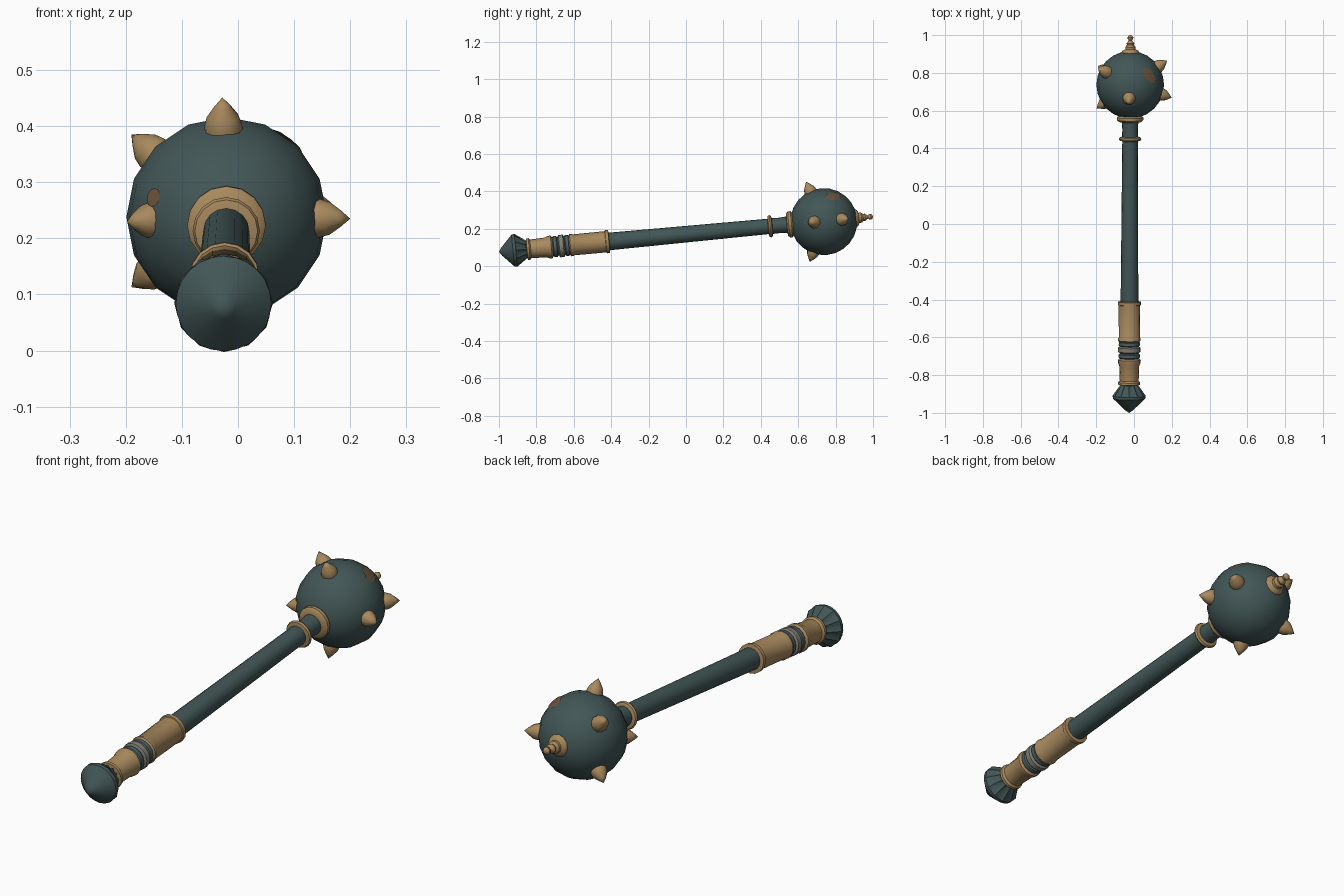
import bpy, bmesh, math
from mathutils import Vector, Matrix

if "Cube" in bpy.data.objects:
    bpy.data.objects.remove(bpy.data.objects["Cube"])


def material(name, rgb):
    m = bpy.data.materials.new(name)
    m.diffuse_color = (*rgb, 1)
    m.use_nodes = True
    m.node_tree.nodes["Principled BSDF"].inputs["Base Color"].default_value = m.diffuse_color
    return m


TEAL = material("dark teal metal", (0.055, 0.093, 0.093))
GOLD = material("aged gold", (0.39, 0.25, 0.11))
SLATE = material("slate blue band", (0.075, 0.12, 0.135))
GREY = material("warm grey band", (0.22, 0.21, 0.17))
BROWN = material("worn brown", (0.15, 0.09, 0.05))

# Tilted weapon axis: local z runs along it, local z is close to world y
AXIS = Vector((0.0035, 1.0, 0.0945))
LEN = AXIS.length
ROT = AXIS.to_track_quat('Z', 'Y').to_matrix().to_4x4()
TILT = Matrix.Translation((-0.0225, 0, 0.171)) @ ROT


def finish(name, bm, mats, matrix, angle=40):
    bmesh.ops.recalc_face_normals(bm, faces=bm.faces)
    me = bpy.data.meshes.new(name)
    bm.to_mesh(me)
    bm.free()
    for m in mats:
        me.materials.append(m)
    ob = bpy.data.objects.new(name, me)
    bpy.context.collection.objects.link(ob)
    ob.matrix_world = matrix
    bpy.ops.object.select_all(action='DESELECT')
    ob.select_set(True)
    bpy.context.view_layer.objects.active = ob
    bpy.ops.object.shade_smooth_by_angle(angle=math.radians(angle))
    return ob


def lathe(name, profile, mat, seg=16, matrix=TILT, stretch=LEN, angle=40):
    """Revolve (position, radius[, flute factor]) points round local z."""
    bm = bmesh.new()
    rings = []
    for p in profile:
        z, r = p[0] * stretch, p[1]
        flute = p[2] if len(p) > 2 else 1
        if r == 0:
            rings.append([bm.verts.new((0, 0, z))] * seg)
            continue
        ring = []
        for i in range(seg):
            a = 2 * math.pi * i / seg
            k = r * (flute if i % 2 else 1)
            ring.append(bm.verts.new((k * math.cos(a), k * math.sin(a), z)))
        rings.append(ring)
    for lo, hi in zip(rings, rings[1:]):
        for i in range(seg):
            j = (i + 1) % seg
            vs = list(dict.fromkeys((lo[i], lo[j], hi[j], hi[i])))
            if len(vs) > 2:
                bm.faces.new(vs)
    for ring in (rings[0], rings[-1]):
        if len(set(ring)) > 2:
            bm.faces.new(ring)
    return finish(name, bm, [mat], matrix, angle)


# Pommel with a pleated back
lathe("pommel", [(-1.0, 0), (-0.985, 0.022), (-0.925, 0.085), (-0.91, 0.088, 0.96),
                 (-0.88, 0.067, 0.8), (-0.845, 0.042, 0.8)], TEAL, 24)

# Grip: two gold sleeves with flared rims
lathe("grip_lower", [(-0.853, 0.04), (-0.85, 0.058), (-0.838, 0.058), (-0.83, 0.05),
                     (-0.75, 0.053), (-0.735, 0.06), (-0.72, 0.061), (-0.712, 0.052)], GOLD)
lathe("grip_upper", [(-0.625, 0.052), (-0.618, 0.06), (-0.607, 0.06), (-0.6, 0.056),
                     (-0.43, 0.057), (-0.428, 0.062), (-0.412, 0.062), (-0.408, 0.04)], GOLD)

# Bands between the sleeves
lathe("band_core", [(-0.72, 0.05), (-0.60, 0.05)], SLATE)
lathe("band_middle", [(-0.683, 0.05), (-0.677, 0.06), (-0.655, 0.06), (-0.648, 0.05)], GREY)
for y in (-0.699, -0.635):
    lathe("band_ring", [(y - 0.013, 0.05), (y - 0.008, 0.056),
                        (y + 0.008, 0.056), (y + 0.013, 0.05)], SLATE)

# Shaft, collars and neck
lathe("shaft", [(-0.42, 0.047), (0.45, 0.041)], TEAL)
lathe("collar_ring", [(0.438, 0.04), (0.442, 0.056), (0.45, 0.06), (0.458, 0.056),
                      (0.463, 0.04)], GOLD)
lathe("neck", [(0.45, 0.043), (0.5, 0.041), (0.57, 0.046)], TEAL)
lathe("head_collar", [(0.538, 0.04), (0.541, 0.06), (0.55, 0.07), (0.564, 0.07),
                      (0.575, 0.06), (0.585, 0.05)], GOLD)

# Spherical head
CENTRE = Vector((-0.02, 0.737, 0.238))
R = 0.179
bm = bmesh.new()
bmesh.ops.create_uvsphere(bm, u_segments=16, v_segments=12, radius=R)
finish("head", bm, [TEAL], Matrix.Translation(CENTRE) @ ROT)


def patch(name, direction, along, a, b):
    """Thin oval cap lying on the head, long half-axis a, short half-axis b."""
    n = Vector(direction).normalized()
    u = Vector(along)
    u = (u - n * u.dot(n)).normalized()
    v = n.cross(u)
    bm = bmesh.new()
    mid = bm.verts.new(n * (R + 0.001))
    ring = []
    for i in range(10):
        t = 2 * math.pi * i / 10
        p = n * R + u * a * math.cos(t) + v * b * math.sin(t)
        ring.append(bm.verts.new(p.normalized() * (R + 0.001)))
    for i in range(10):
        bm.faces.new((mid, ring[i], ring[(i + 1) % 10]))
    if sum((f.normal.dot(n) for f in bm.faces)) < 0:
        bmesh.ops.reverse_faces(bm, faces=bm.faces)
    finish(name, bm, [BROWN], Matrix.Translation(CENTRE))


# Worn spots: a bare spot where a spike is missing, and one by the left spike
patch("bare_spot", (0.1, 0.05, 0.135), (1, -1.1, -0.3), 0.05, 0.033)
patch("small_spot", (-0.128, -0.115, 0.034), (0, 0, 1), 0.017, 0.017)

# Turned finial on the far end
lathe("finial", [(0.895, 0.045), (0.908, 0.047), (0.917, 0.043), (0.925, 0.027), (0.938, 0.027),
                 (0.948, 0.018), (0.957, 0.021), (0.966, 0.012), (0.973, 0.009),
                 (0.979, 0.014), (0.988, 0.016), (0.996, 0.011), (1.0, 0)], GOLD, 12)

# Spikes: offset of each tip from the head centre
tips = {
    "top": (-0.008, -0.095, 0.213),
    "bottom": (-0.008, -0.075, -0.215),
    "right_front": (0.220, -0.068, -0.003),
    "left_front": (-0.178, -0.125, -0.008),
    "right_back": (0.195, 0.128, 0.016),
    "left_back_upper": (-0.170, 0.09, 0.147),
    "left_back_lower": (-0.170, 0.10, -0.125),
}
for name, tip in tips.items():
    v = Vector(tip)
    d = v.length
    m = Matrix.Translation(CENTRE) @ v.to_track_quat('Z', 'Y').to_matrix().to_4x4()
    lathe("spike_" + name, [(d - 0.085, 0.033), (d - 0.056, 0.034), (d - 0.038, 0.029),
                            (d - 0.018, 0.015), (d, 0)], GOLD, 12, m, 1)
